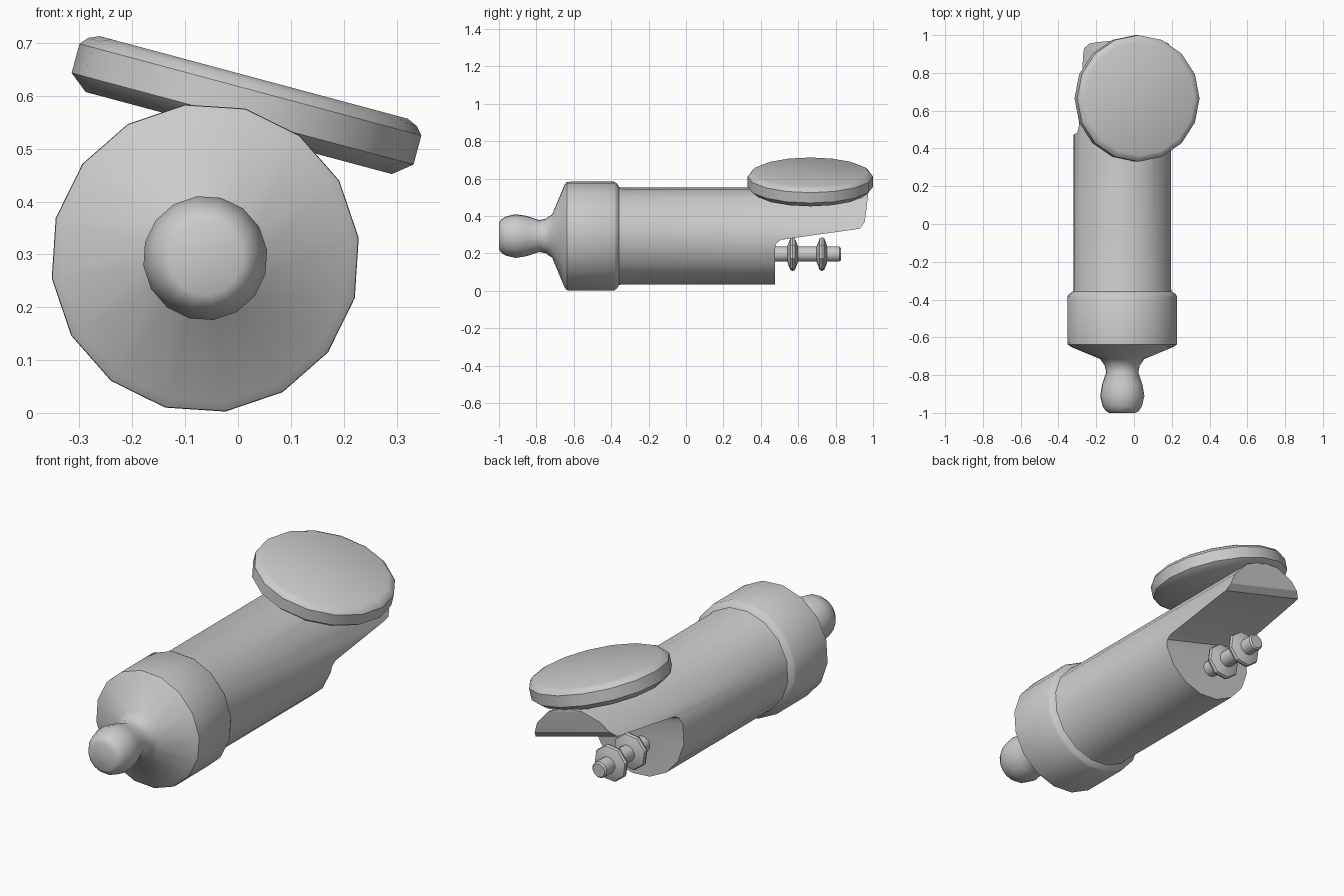
import bpy, bmesh, math
from mathutils import Matrix

if "Cube" in bpy.data.objects:
    bpy.data.objects.remove(bpy.data.objects["Cube"])

# Everything shares one long axis along y, rolled a little about it
ROLLED = Matrix.Translation((-0.062, 0, 0.293)) @ Matrix.Rotation(math.radians(15), 4, "Y")

grey = bpy.data.materials.new("plain grey")
grey.use_nodes = True
GREY = (0.6, 0.6, 0.6, 1)
grey.diffuse_color = GREY
grey.node_tree.nodes["Principled BSDF"].inputs["Base Color"].default_value = GREY


def finish(name, bm, smooth=True):
    bmesh.ops.recalc_face_normals(bm, faces=bm.faces)
    mesh = bpy.data.meshes.new(name)
    bm.to_mesh(mesh)
    bm.free()
    mesh.materials.append(grey)
    obj = bpy.data.objects.new(name, mesh)
    bpy.context.collection.objects.link(obj)
    obj.matrix_world = ROLLED
    if smooth:
        smooth_shade(obj)
    return obj


def smooth_shade(obj):
    bpy.ops.object.select_all(action="DESELECT")
    obj.select_set(True)
    bpy.context.view_layer.objects.active = obj
    bpy.ops.object.shade_smooth_by_angle(angle=math.radians(40))


def lathe(name, profile, sides, place=Matrix(), smooth=True):
    """Turn (distance, radius) points about the y axis and cap both ends."""
    bm = bmesh.new()
    rings = []
    for d, r in profile:
        angles = [math.tau * i / sides for i in range(sides)]
        rings.append([bm.verts.new((r * math.cos(a), d, r * math.sin(a))) for a in angles])
    for low, high in zip(rings, rings[1:]):
        for i in range(sides):
            j = (i + 1) % sides
            bm.faces.new((low[i], low[j], high[j], high[i]))
    bm.faces.new(rings[0])
    bm.faces.new(rings[-1])
    bmesh.ops.transform(bm, matrix=place, verts=bm.verts)
    return finish(name, bm, smooth)


# Body with ball knob, neck, flared collar and long barrel
body = lathe("body", [
    (-1.0, 0.07), (-0.99, 0.088), (-0.965, 0.105), (-0.91, 0.118), (-0.85, 0.108),
    (-0.785, 0.086), (-0.75, 0.093), (-0.715, 0.118), (-0.65, 0.275), (-0.637, 0.292),
    (-0.62, 0.293), (-0.385, 0.293), (-0.372, 0.286), (-0.357, 0.264), (-0.345, 0.261),
    (1.0, 0.261)], 16)

# Cutter that leaves the overhanging tongue at the back
side = [(0.475, -0.5), (0.475, 0.0), (0.484, 0.03), (0.51, 0.047), (0.93, 0.105),
        (0.955, 0.135), (0.972, 0.24), (0.975, 0.5), (1.3, 0.5), (1.3, -0.5)]
bm = bmesh.new()
face = bm.faces.new([bm.verts.new((-0.5, y, z)) for y, z in side])
extruded = bmesh.ops.extrude_face_region(bm, geom=[face])["geom"]
bmesh.ops.translate(bm, vec=(1, 0, 0),
                    verts=[g for g in extruded if isinstance(g, bmesh.types.BMVert)])
cutter = finish("tongue_cutter", bm, smooth=False)
cut = body.modifiers.new("tongue", "BOOLEAN")
cut.operation = "DIFFERENCE"
cut.solver = "EXACT"
cut.object = cutter
bpy.context.view_layer.objects.active = body
bpy.ops.object.modifier_apply(modifier=cut.name)
bpy.data.objects.remove(cutter)
smooth_shade(body)

# Round pad lying on the tongue
lathe("top_pad", [(0.245, 0.30), (0.273, 0.335), (0.33, 0.335), (0.345, 0.322), (0.354, 0.302)], 16,
      Matrix.Translation((0, 0.665, 0)) @ Matrix.Rotation(math.radians(90), 4, "X"))

# Threaded rod with two nuts under the tongue
ROD = Matrix.Translation((0, 0, -0.1))
lathe("rod", [(0.45, 0.041), (0.82, 0.041), (0.828, 0.034)], 12, ROD)
for name, y in (("inner_nut", 0.57), ("outer_nut", 0.727)):
    lathe(name, [(y - 0.028, 0.045), (y - 0.012, 0.088), (y, 0.093),
                 (y + 0.012, 0.088), (y + 0.028, 0.045)], 8, ROD)
